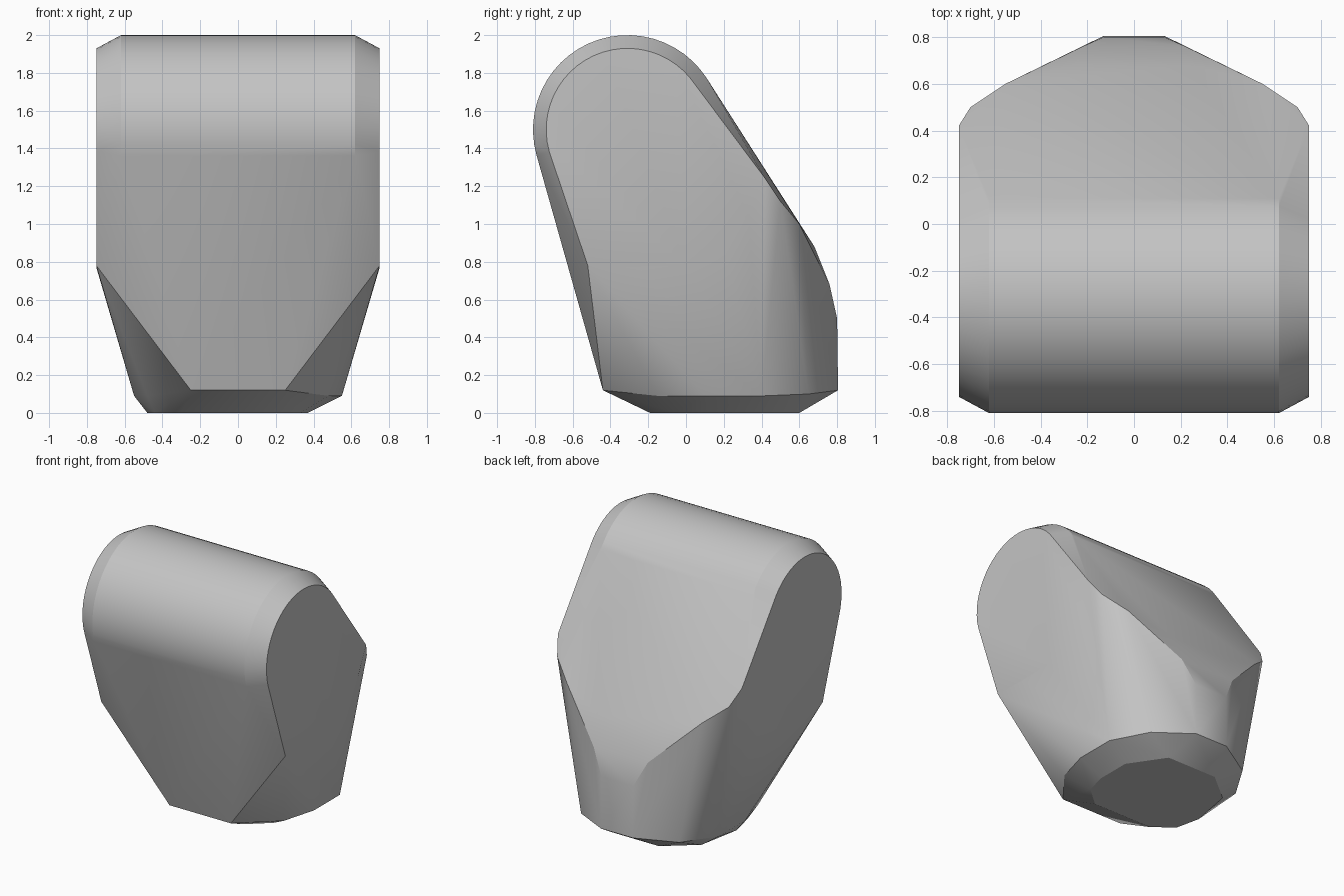
import bpy, bmesh, math

cube = bpy.data.objects.get("Cube")
if cube:
    bpy.data.objects.remove(cube, do_unlink=True)

# Plain grey for the whole block
grey = bpy.data.materials.new("plain grey")
grey.use_nodes = True
colour = (0.55, 0.55, 0.55, 1)
grey.diffuse_color = colour
bsdf = next(n for n in grey.node_tree.nodes if n.type == 'BSDF_PRINCIPLED')
bsdf.inputs["Base Color"].default_value = colour

points = []


def mirrored(profile):
    """Add each point on both the left and right sides."""
    for x, y, z in profile:
        points.extend([(x, y, z), (-x, y, z)])


def round_top(x, radius, steps=24):
    """Arc of the rounded top, from the back slope to the front slope."""
    start, end = math.radians(33), math.radians(196)
    for i in range(steps + 1):
        a = start + (end - start) * i / steps
        mirrored([(x, -0.31 + radius * math.cos(a), 1.5 + radius * math.sin(a))])


# Rounded top with chamfered ends
round_top(0.62, 0.5)
round_top(0.75, 0.43)

# Lower edge of the flat side faces
side_edge = [(-0.52, 0.78), (-0.25, 0.77), (0, 0.78),
             (0.2, 0.88), (0.33, 1.05), (0.42, 1.24)]
mirrored([(0.75, y, z) for y, z in side_edge])

# Rounded shoulder under the back slope
mirrored([(0.7, 0.5, 1.12), (0.55, 0.6, 1.0), (0.25, 0.68, 0.88),
          (0.22, 0.76, 0.68), (0.13, 0.80, 0.5)])

# Rim around the foot
mirrored([(0.25, -0.44, 0.12), (0.48, -0.15, 0.09), (0.55, 0.1, 0.09),
          (0.55, 0.4, 0.09), (0.4, 0.65, 0.1), (0.13, 0.805, 0.12)])

# Slightly off-centre flat underside
underside = [(-0.48, 0.1), (-0.44, -0.08), (-0.3, -0.19), (0.18, -0.19),
             (0.33, -0.06), (0.37, 0.1), (0.37, 0.35), (0.2, 0.6),
             (-0.2, 0.6), (-0.42, 0.42)]
points += [(x, y, 0) for x, y in underside]

# Wrap the outlines in one solid skin
bm = bmesh.new()
for p in points:
    bm.verts.new(p)
bmesh.ops.convex_hull(bm, input=bm.verts[:])
loose = [v for v in bm.verts if not v.link_faces]
bmesh.ops.delete(bm, geom=loose, context='VERTS')
bmesh.ops.dissolve_limit(bm, angle_limit=math.radians(1),
                         verts=bm.verts[:], edges=bm.edges[:])
bmesh.ops.recalc_face_normals(bm, faces=bm.faces[:])
mesh = bpy.data.meshes.new("slanted_block")
bm.to_mesh(mesh)
bm.free()
mesh.materials.append(grey)

block = bpy.data.objects.new("slanted_block", mesh)
bpy.context.collection.objects.link(block)
bpy.ops.object.select_all(action='DESELECT')
block.select_set(True)
bpy.context.view_layer.objects.active = block
bpy.ops.object.shade_smooth_by_angle(angle=math.radians(25))
